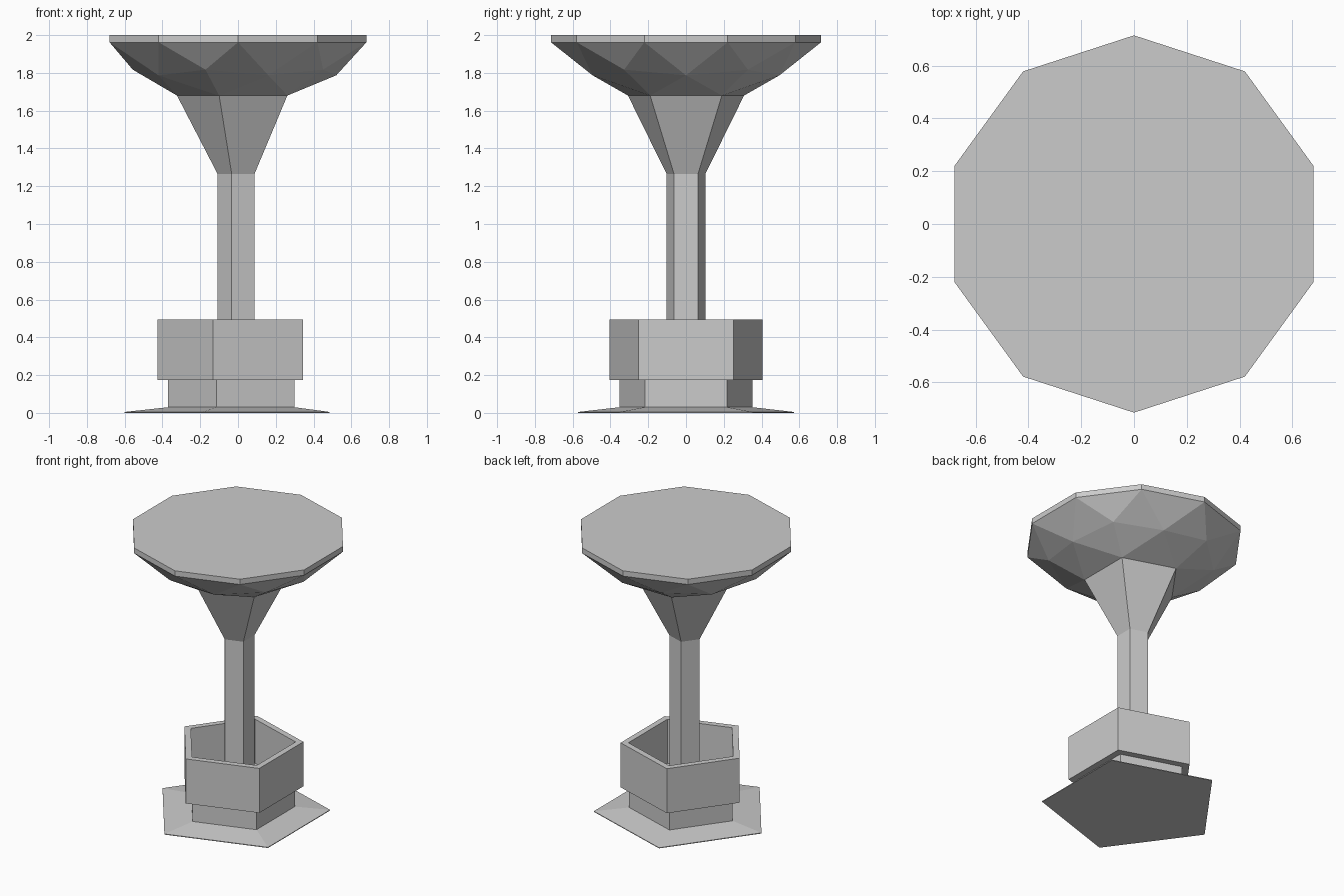
import bpy, bmesh
from math import cos, sin, radians

if "Cube" in bpy.data.objects:
    bpy.data.objects.remove(bpy.data.objects["Cube"])


def ring(bm, n, r, z, start):
    return [bm.verts.new((r * cos(radians(start + 360 * i / n)),
                          r * sin(radians(start + 360 * i / n)), z)) for i in range(n)]


def bridge(bm, a, b):
    n = len(a)
    for i in range(n):
        j = (i + 1) % n
        bm.faces.new((a[i], a[j], b[j], b[i]))


def finish(bm, name):
    bmesh.ops.recalc_face_normals(bm, faces=bm.faces[:])
    mesh = bpy.data.meshes.new(name)
    bm.to_mesh(mesh)
    bm.free()
    obj = bpy.data.objects.new(name, mesh)
    bpy.context.collection.objects.link(obj)
    return obj


def lathe(name, profile, n=5, start=180):
    """Closed solid from (radius, height) steps around the z axis."""
    bm = bmesh.new()
    rings = [ring(bm, n, r, z, start) for r, z in profile]
    for a, b in zip(rings, rings[1:]):
        bridge(bm, a, b)
    bm.faces.new(rings[0])
    bm.faces.new(rings[-1])
    return finish(bm, name)


# Flared foot, lower block and hollow pot, with the floor inside the pot
lathe("base_pot", [(0.60, 0), (0.60, 0.005), (0.37, 0.03), (0.37, 0.175),
                   (0.426, 0.175), (0.426, 0.495), (0.375, 0.495), (0.375, 0.178)])

# Five-sided stem flaring out towards the bowl
lathe("stem", [(0.108, 0.175), (0.108, 1.265), (0.323, 1.68)])

# Faceted bowl, like the lower half of a flattened icosphere, with a flat rim
bm = bmesh.new()
low = ring(bm, 5, 0.323, 1.68, 180)
mid = ring(bm, 5, 0.52, 1.787, 216)
high = ring(bm, 5, 0.557, 1.817, 180)
edge = ring(bm, 10, 0.715, 1.962, 162)
top = ring(bm, 10, 0.715, 2.0, 162)
for i in range(5):
    j = (i + 1) % 5
    e0, e1, e2, = edge[2 * i], edge[2 * i + 1], edge[(2 * i + 2) % 10]
    for tri in ((low[i], low[j], mid[i]), (low[i], mid[i], high[i]),
                (low[j], high[j], mid[i]), (high[i], e1, e0),
                (high[i], mid[i], e1), (mid[i], e2, e1), (mid[i], high[j], e2)):
        bm.faces.new(tri)
bridge(bm, edge, top)
bm.faces.new(top)
bm.faces.new(low)
finish(bm, "bowl_top")
